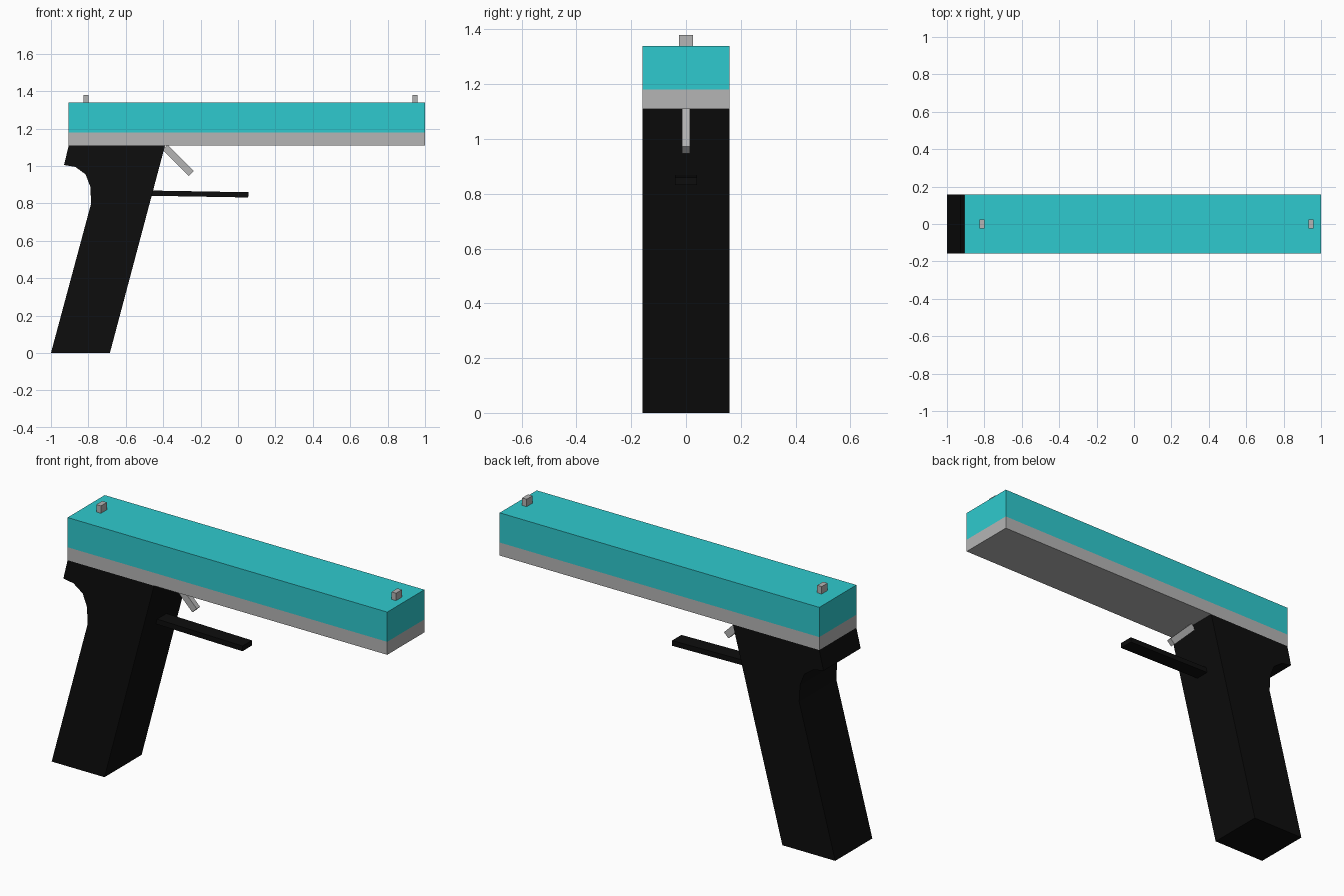
import bpy, bmesh, math
from mathutils import Matrix, Vector

if "Cube" in bpy.data.objects:
    bpy.data.objects.remove(bpy.data.objects["Cube"])


def material(name, rgb):
    m = bpy.data.materials.new(name)
    m.diffuse_color = (*rgb, 1)
    m.use_nodes = True
    m.node_tree.nodes["Principled BSDF"].inputs["Base Color"].default_value = m.diffuse_color
    return m


TEAL = material("teal", (0.028, 0.59, 0.62))
GREY = material("light_grey", (0.46, 0.46, 0.46))
BLACK = material("black", (0.004, 0.004, 0.004))


def finish(name, bm, *mats):
    bmesh.ops.recalc_face_normals(bm, faces=bm.faces)
    me = bpy.data.meshes.new(name)
    bm.to_mesh(me)
    bm.free()
    for m in mats:
        me.materials.append(m)
    ob = bpy.data.objects.new(name, me)
    bpy.context.collection.objects.link(ob)
    return ob


def box(centre, size, tilt=0.0):
    """Box turned about the y axis; positive tilt lowers its +x end."""
    bm = bmesh.new()
    bmesh.ops.create_cube(bm, size=1, matrix=Matrix.Translation(centre)
                          @ Matrix.Rotation(tilt, 4, 'Y')
                          @ Matrix.Diagonal((*size, 1)))
    return bm


HALF = 0.158

# Slide: one block, cut at the colour line, grey below and teal above
bm = box((0.0475, 0, 1.225), (1.905, 2 * HALF, 0.23))
split = 1.18
bmesh.ops.bisect_plane(bm, geom=bm.verts[:] + bm.edges[:] + bm.faces[:],
                       plane_co=(0, 0, split), plane_no=(0, 0, 1))
for f in bm.faces:
    f.material_index = 0 if f.calc_center_median().z > split else 1
finish("slide", bm, TEAL, GREY)

# Grip: raked side profile with a curved notch at the back
profile = [(-1, 0), (-0.685, 0), (-0.39, 1.11), (-0.905, 1.11), (-0.93, 1.005),
           (-0.87, 0.995), (-0.815, 0.955), (-0.79, 0.89), (-0.785, 0.80)]
bm = bmesh.new()
face = bm.faces.new([bm.verts.new((x, -HALF, z)) for x, z in profile])
ext = bmesh.ops.extrude_face_region(bm, geom=[face], use_keep_orig=True)
bmesh.ops.translate(bm, vec=(0, 2 * HALF, 0),
                    verts=[v for v in ext["geom"] if isinstance(v, bmesh.types.BMVert)])
finish("grip", bm, BLACK)

# Guard bar, sloping slightly down towards the muzzle
finish("guard_bar", box((-0.215, 0, 0.85), (0.54, 0.08, 0.028), math.radians(1)), BLACK)

# Trigger, tilted forward
finish("trigger", box((-0.32, 0, 1.03), (0.20, 0.028, 0.037), math.radians(45)), GREY)

# Sights
for name, x in (("rear_sight", -0.813), ("front_sight", 0.946)):
    finish(name, box((x, 0, 1.355), (0.027, 0.05, 0.05)), GREY)
